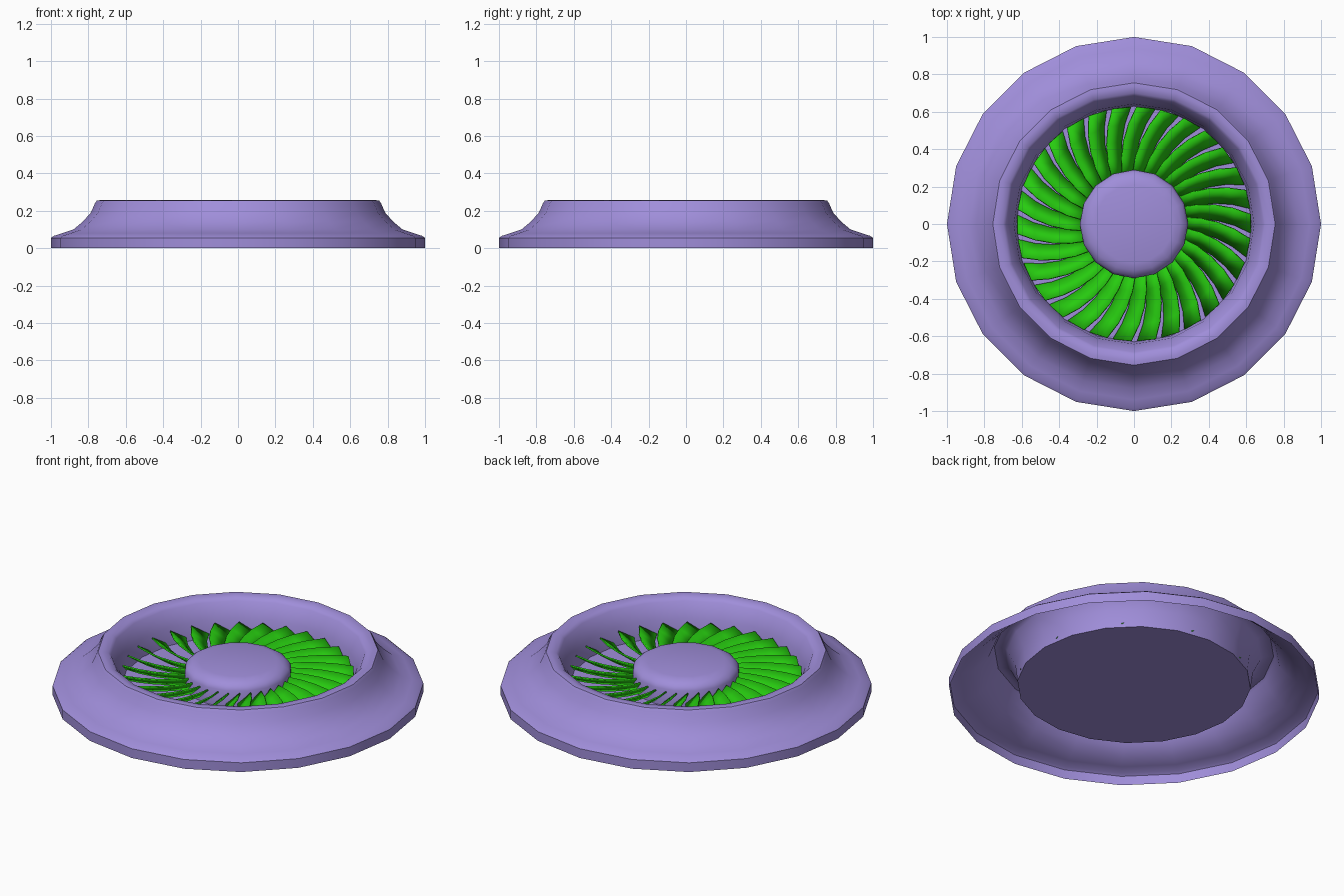
import bpy, bmesh, math
from mathutils import Vector

if "Cube" in bpy.data.objects:
    bpy.data.objects.remove(bpy.data.objects["Cube"])


def material(name, colour):
    m = bpy.data.materials.new(name)
    m.diffuse_color = colour
    m.use_nodes = True
    m.node_tree.nodes["Principled BSDF"].inputs["Base Color"].default_value = m.diffuse_color
    return m


PURPLE = material("purple", (0.35, 0.27, 0.70, 1))
GREEN = material("green", (0.02, 0.60, 0.005, 1))


def finish(bm, name, mat, angle=35):
    me = bpy.data.meshes.new(name)
    bm.to_mesh(me)
    bm.free()
    ob = bpy.data.objects.new(name, me)
    bpy.context.collection.objects.link(ob)
    me.materials.append(mat)
    bpy.ops.object.select_all(action='DESELECT')
    bpy.context.view_layer.objects.active = ob
    ob.select_set(True)
    bpy.ops.object.shade_smooth_by_angle(angle=math.radians(angle))
    return ob


def lathe(name, profile, sides, mat, cap_start=False, cap_end=False):
    """Revolve a list of (radius, z) points around the z axis."""
    bm = bmesh.new()
    rings = []
    for r, z in profile:
        rings.append([bm.verts.new((r * math.cos(2 * math.pi * i / sides),
                                    r * math.sin(2 * math.pi * i / sides), z))
                      for i in range(sides)])
    for a, b in zip(rings, rings[1:]):
        for i in range(sides):
            j = (i + 1) % sides
            bm.faces.new((a[i], a[j], b[j], b[i]))
    if cap_start:
        bm.faces.new(rings[0][::-1])
    if cap_end:
        bm.faces.new(rings[-1])
    return finish(bm, name, mat)


# Flared outer shell, rolled rim and sunken floor (open underneath)
lathe("housing", [(1.0, 0.0), (1.0, 0.055), (0.985, 0.066), (0.94, 0.08),
                  (0.88, 0.10), (0.83, 0.142), (0.787, 0.19), (0.765, 0.24),
                  (0.755, 0.255), (0.735, 0.257), (0.70, 0.25), (0.685, 0.235),
                  (0.642, 0.15), (0.63, 0.05)], 20, PURPLE, cap_end=True)

# Domed central hub
lathe("hub", [(0.29, 0.052), (0.29, 0.15), (0.278, 0.172), (0.25, 0.19),
              (0.21, 0.20)], 16, PURPLE, cap_end=True)

# Ring of pitched, swept turbine blades
BLADES, STEPS = 30, 4
bm = bmesh.new()
for n in range(BLADES):
    base = 2 * math.pi * n / BLADES
    rows = []
    for s in range(STEPS + 1):
        t = s / STEPS
        r = 0.27 + 0.355 * t
        mid = base - math.radians(12) * t ** 1.4
        half = (0.034 + 0.015 * t) / r
        rows.append([bm.verts.new((r * math.cos(a), r * math.sin(a), z))
                     for a, z in ((mid - half, 0.075), (mid + half, 0.138))])
    for a, b in zip(rows, rows[1:]):
        bm.faces.new((a[0], b[0], b[1], a[1]))
blades = finish(bm, "blades", GREEN)
solid = blades.modifiers.new("thickness", 'SOLIDIFY')
solid.thickness = 0.008
